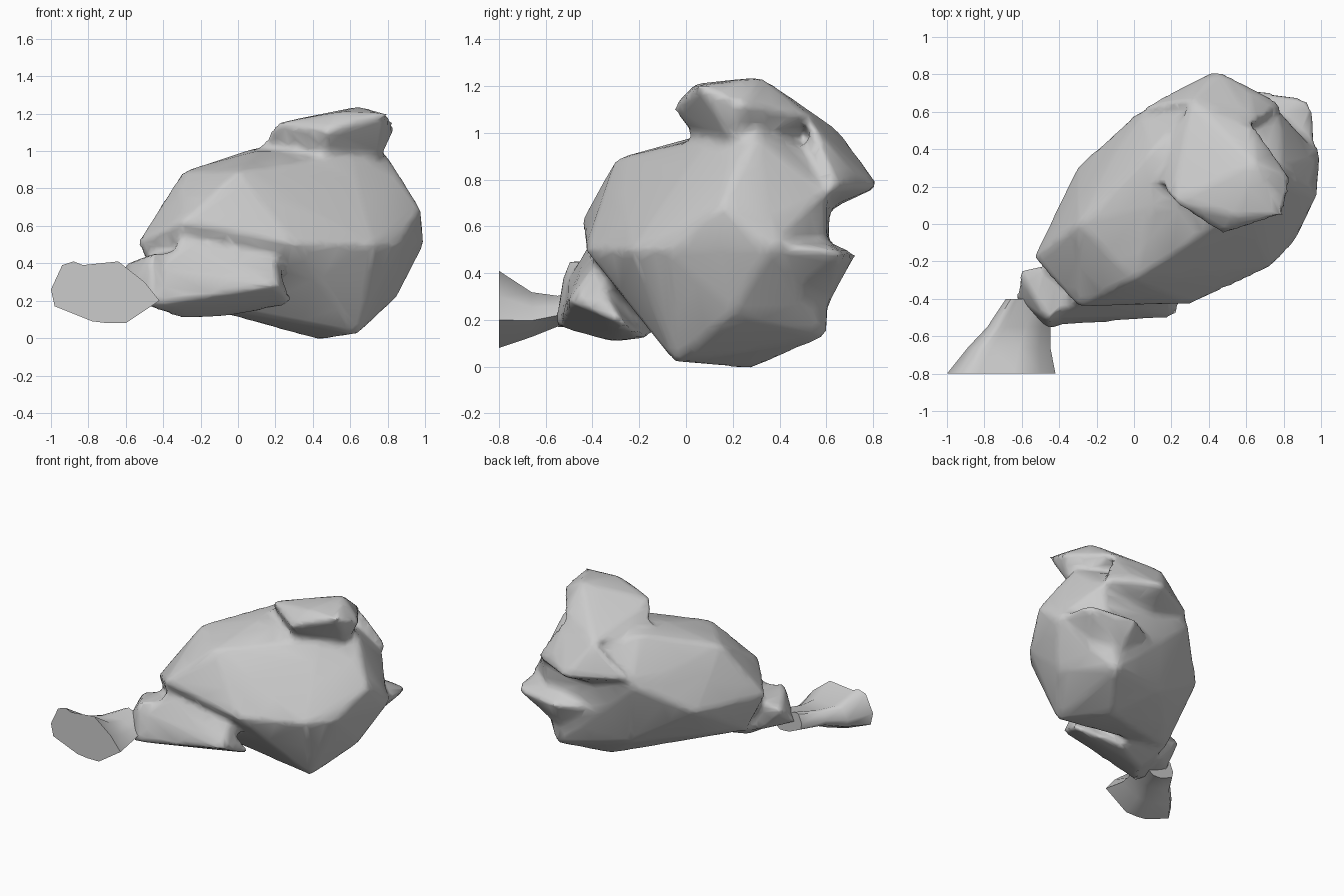
import bpy
import bmesh
from math import radians

cube = bpy.data.objects.get("Cube")
if cube:
    bpy.data.objects.remove(cube, do_unlink=True)

# Single plain colour for the whole model
grey = bpy.data.materials.new("plain grey")
grey.use_nodes = True
colour = (0.6, 0.6, 0.6, 1)
grey.diffuse_color = colour
for node in grey.node_tree.nodes:
    if node.type == 'BSDF_PRINCIPLED':
        node.inputs["Base Color"].default_value = colour


def finish(name, bm, sharp_angle):
    """Shade smoothly, keep strong edges sharp, and make the object."""
    bmesh.ops.recalc_face_normals(bm, faces=bm.faces[:])
    for face in bm.faces:
        face.smooth = True
    for edge in bm.edges:
        edge.smooth = edge.calc_face_angle(0) < radians(sharp_angle)
    mesh = bpy.data.meshes.new(name)
    bm.to_mesh(mesh)
    bm.free()
    mesh.materials.append(grey)
    obj = bpy.data.objects.new(name, mesh)
    bpy.context.scene.collection.objects.link(obj)
    return obj


def add_hull(bm, points):
    """Wrap a few corner points in a convex skin."""
    verts = [bm.verts.new(point) for point in points]
    bmesh.ops.convex_hull(bm, input=verts)
    loose = [v for v in bm.verts if not v.link_faces]
    bmesh.ops.delete(bm, geom=loose, context='VERTS')


def loft(name, outline, centre, sections, sharp_angle):
    """Sweep an x-z outline through scaled sections along y."""
    bm = bmesh.new()
    rings = []
    for y, cx, cz, sx, sz in sections:
        rings.append([bm.verts.new((cx + (x - centre[0]) * sx, y,
                                    cz + (z - centre[1]) * sz))
                      for x, z in outline])
    count = len(outline)
    for near, far in zip(rings, rings[1:]):
        for i in range(count):
            j = (i + 1) % count
            bm.faces.new((near[i], near[j], far[j], far[i]))
    bm.faces.new(rings[0])
    bm.faces.new(rings[-1])
    return finish(name, bm, sharp_angle)


# Main swollen body: top, sides, then underside
body = [
    (-.3, 0, .89), (0, -.3, .89), (.1, .1, 1), (.1, .4, 1.02),
    (.3, .62, .95), (.6, .1, .98), (.79, .3, .99), (.6, .58, .9),
    (-.54, -.18, .51), (-.3, -.45, .62), (-.3, .31, .5),
    (.02, .6, .72), (.3, .6, .6), (.78, .6, .75), (.98, .15, .69),
    (1, .36, .51), (.84, .2, .88), (.87, -.08, .5), (.73, -.23, .5),
    (.3, -.43, .5), (.64, -.05, .02), (.43, .28, -.01), (.85, .2, .22),
    (.66, .6, .13), (.15, .45, .21), (-.2, .1, .23), (-.4, -.15, .22)]

# Bulge on top, running down to a ridge across the back
bulge = [
    (.2, .12, 1.15), (.48, -.06, 1.11), (.55, .04, 1.21),
    (.8, .05, 1.2), (.84, .25, 1.12), (.65, .32, 1.24),
    (.64, .53, 1.07), (.3, .67, 1), (.1, .3, .97),
    (.45, .05, .95), (.76, .2, .95)]
ridge = [
    (.44, .83, .77), (.02, .61, .77), (.3, .66, 1), (.62, .71, .84),
    (.8, .64, .76), (.64, .53, 1.05), (.3, .5, .62), (.6, .5, .64)]

# Flap folded out below the ridge
flap = [
    (.6, .73, .48), (.95, .67, .49), (1, .36, .53), (.63, .6, .25),
    (.75, .4, .25), (.6, .5, .58), (.15, .5, .45)]

# Low shelf along the front, and the collar narrowing to the bone
shelf = [
    (-.48, -.55, .17), (.22, -.5, .28), (.3, -.27, .18),
    (-.3, -.31, .1), (0, -.16, .12), (-.4, -.15, .22),
    (-.42, -.5, .38), (-.3, -.4, .55), (.2, -.4, .42)]
collar = [
    (-.62, -.25, .39), (-.46, -.52, .45), (-.49, -.55, .17),
    (-.43, -.56, .2), (-.63, -.4, .25), (-.4, -.2, .45),
    (-.3, -.35, .45), (-.3, -.35, .15), (-.45, -.25, .2)]

meat_bm = bmesh.new()
for lump in (body, bulge, ridge, flap, shelf, collar):
    add_hull(meat_bm, lump)
meat = finish("meat", meat_bm, 180)

# Fuse the lumps into one skin, soften the joins, and thin the mesh
remesh = meat.modifiers.new("fuse", 'REMESH')
remesh.mode = 'VOXEL'
remesh.voxel_size = 0.025
remesh.use_smooth_shade = True
soften = meat.modifiers.new("soften", 'SMOOTH')
soften.factor = 0.5
soften.iterations = 5
thin = meat.modifiers.new("thin", 'DECIMATE')
thin.ratio = 0.12

# Flared bone with a flat cut end
cut_end = [(-1, .26), (-.98, .17), (-.78, .09), (-.7, .08), (-.6, .08),
           (-.42, .2), (-.5, .3), (-.64, .41), (-.83, .39),
           (-.88, .41), (-.94, .39)]
loft("bone", cut_end, (-.7, .24), [
    (-.8, -.7, .24, 1, 1),
    (-.66, -.66, .22, .76, .58),
    (-.55, -.61, .235, .58, .4),
    (-.4, -.55, .24, .45, .5)], 50)
